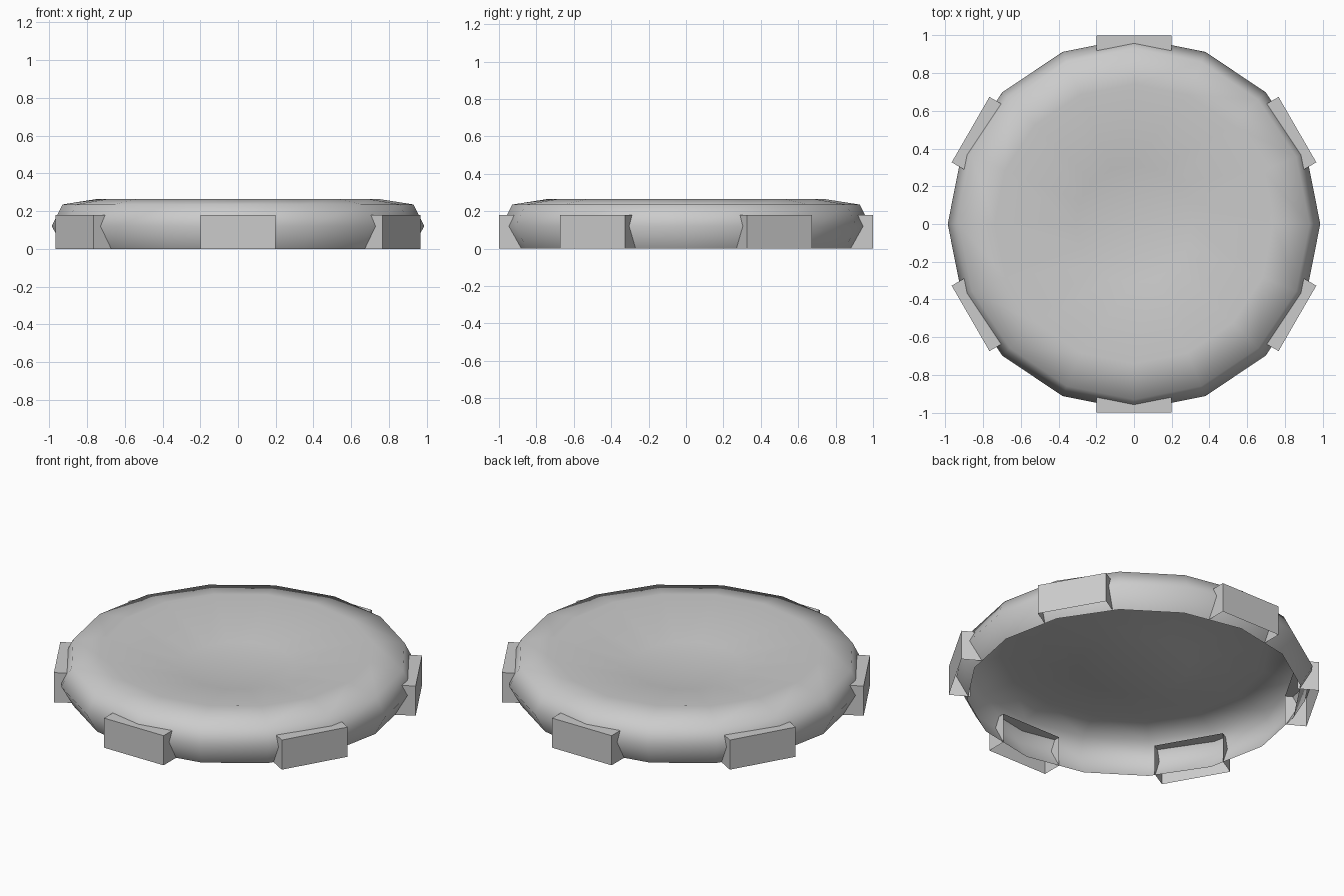
import bpy, bmesh
from math import sin, cos, pi, radians

if "Cube" in bpy.data.objects:
    bpy.data.objects.remove(bpy.data.objects["Cube"])

SIDES = 16


def make_object(name, bm):
    mesh = bpy.data.meshes.new(name)
    bm.to_mesh(mesh)
    bm.free()
    obj = bpy.data.objects.new(name, mesh)
    bpy.context.collection.objects.link(obj)
    return obj


# Dished shell, open underneath: (radius, height) from bottom rim to centre
profile = [(0.92, 0.0), (0.987, 0.12), (0.93, 0.235), (0.74, 0.265), (0.312, 0.17)]
bm = bmesh.new()
rings = [[bm.verts.new((r * cos(2 * pi * i / SIDES), r * sin(2 * pi * i / SIDES), z))
          for i in range(SIDES)] for r, z in profile]
for low, high in zip(rings, rings[1:]):
    for i in range(SIDES):
        j = (i + 1) % SIDES
        bm.faces.new((low[i], low[j], high[j], high[i]))
bm.faces.new(rings[-1])  # flat centre disc
for f in bm.faces:
    f.smooth = True
make_object("dished_shell", bm)


# Rim block: open at the bottom and on the inner side
def rim_block(index, angle):
    bm = bmesh.new()
    inner, outer, half, height = 0.88, 1.0, 0.2, 0.18

    def quad(*pts):
        c, s = cos(angle), sin(angle)
        bm.faces.new([bm.verts.new((x * c - y * s, x * s + y * c, z)) for x, y, z in pts])

    quad((outer, -half, 0), (outer, half, 0), (outer, half, height), (outer, -half, height))
    quad((inner, -half, height), (outer, -half, height), (outer, half, height), (inner, half, height))
    quad((inner, -half, 0), (outer, -half, 0), (outer, -half, height), (inner, -half, height))
    quad((outer, half, 0), (inner, half, 0), (inner, half, height), (outer, half, height))
    bmesh.ops.remove_doubles(bm, verts=bm.verts, dist=1e-4)
    make_object(f"rim_block_{index}", bm)


for k in range(6):
    rim_block(k + 1, radians(30 + 60 * k))
